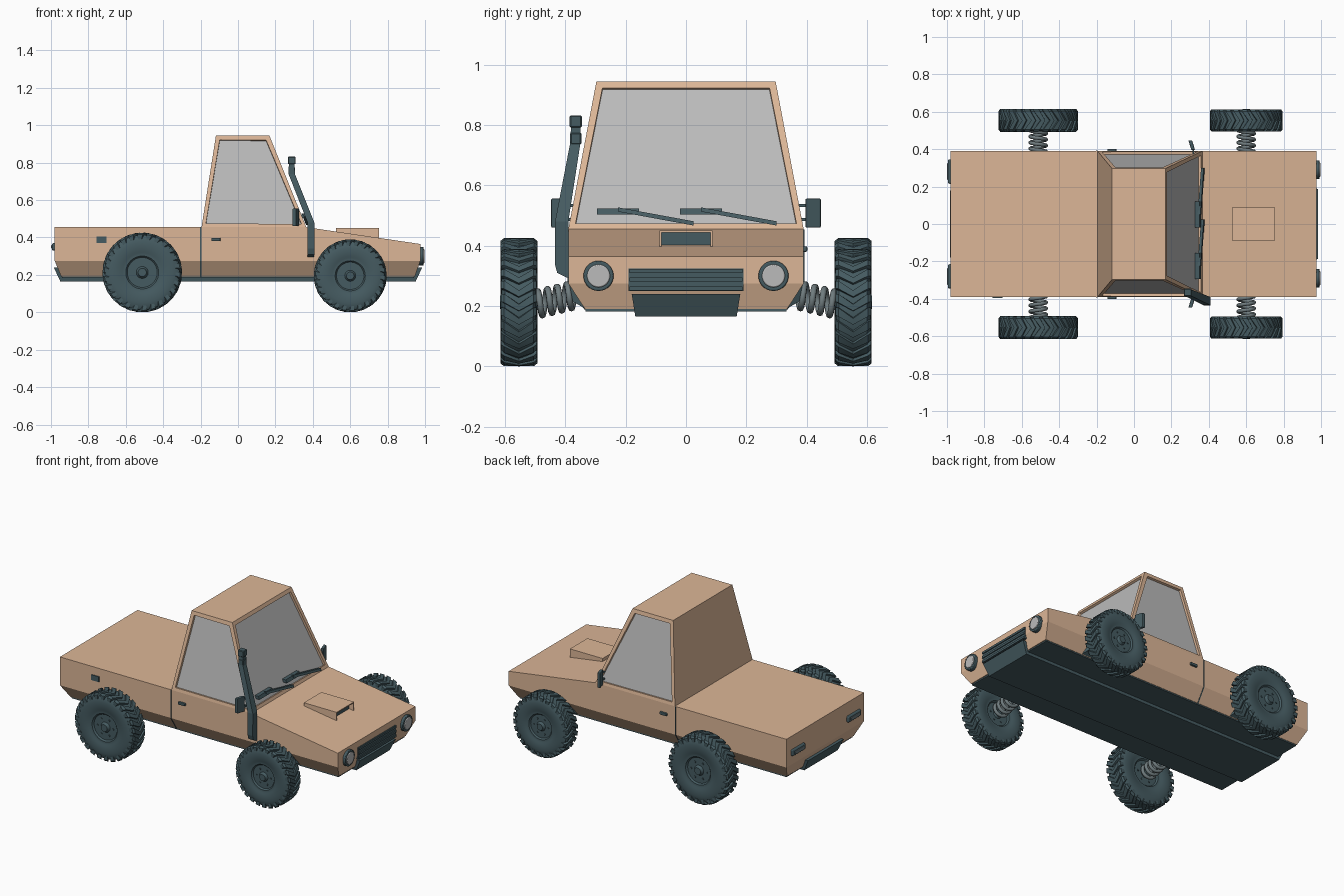
import bpy, bmesh
from math import sin, cos, pi
from mathutils import Vector

if "Cube" in bpy.data.objects:
    bpy.data.objects.remove(bpy.data.objects["Cube"])


def material(name, c):
    m = bpy.data.materials.new(name)
    m.diffuse_color = (*c, 1)
    m.use_nodes = True
    m.node_tree.nodes["Principled BSDF"].inputs["Base Color"].default_value = m.diffuse_color
    return m


TAN = material("tan_paint", (0.72, 0.47, 0.31))
DARK = material("dark_trim", (0.06, 0.105, 0.12))
STEEL = material("spring_steel", (0.16, 0.2, 0.21))
GLASS = material("glass", (0.5, 0.5, 0.5))


def finish(name, bm, *mats):
    bmesh.ops.recalc_face_normals(bm, faces=bm.faces)
    me = bpy.data.meshes.new(name)
    bm.to_mesh(me)
    bm.free()
    for m in mats:
        me.materials.append(m)
    ob = bpy.data.objects.new(name, me)
    bpy.context.collection.objects.link(ob)
    return ob


def add_hull(bm, pts):
    vs = [bm.verts.new(p) for p in pts]
    r = bmesh.ops.convex_hull(bm, input=vs)
    junk = [v for v in set(r["geom_interior"]) if isinstance(v, bmesh.types.BMVert)]
    bmesh.ops.delete(bm, geom=junk, context='VERTS')


def hull_bm(*parts):
    bm = bmesh.new()
    for p in parts:
        add_hull(bm, p)
    bmesh.ops.dissolve_limit(bm, angle_limit=0.01, verts=bm.verts, edges=bm.edges)
    return bm


def hull(name, mat, *parts):
    return finish(name, hull_bm(*parts), mat)


def box(x0, x1, y0, y1, z0, z1):
    return [(x, y, z) for x in (x0, x1) for y in (y0, y1) for z in (z0, z1)]


def sym(*pts):
    return [(x, s * y, z) for x, y, z in pts for s in (1, -1)]


def bevel(ob, w, seg=2):
    m = ob.modifiers.new("bevel", 'BEVEL')
    m.width, m.segments = w, seg


def smooth(ob, angle=0.6):
    bpy.ops.object.select_all(action='DESELECT')
    ob.select_set(True)
    bpy.context.view_layer.objects.active = ob
    bpy.ops.object.shade_smooth_by_angle(angle=angle)


# Body tub, with tapered sills and sloping hood
hull("body", TAN, sym((-.98, .39, .455), (.365, .39, .455), (.975, .39, .365),
                      (-.98, .39, .275), (.975, .39, .275), (-.945, .335, .19), (.945, .335, .19)))
hull("floor_plate", DARK, box(-.94, .94, -.333, .333, .182, .192))
hull("skid_plate", DARK, sym((-.985, .18, .24), (.985, .18, .24), (-.95, .168, .165), (.95, .168, .165)))
hull("door_seam", DARK, sym(*[(x, y, z) for x in (-.202, -.196)
                              for y, z in ((.392, .454), (.392, .275), (.337, .188))]))

# Cab with recessed windows front and sides
bm = hull_bm(sym((-.195, .39, .455), (.365, .39, .455), (-.118, .297, .945), (.168, .297, .945)))
bm.normal_update()
bmesh.ops.recalc_face_normals(bm, faces=bm.faces)
panes = [f for f in bm.faces if f.normal.x > .5 or abs(f.normal.y) > .5]
bmesh.ops.inset_individual(bm, faces=panes, thickness=.031)
bmesh.ops.inset_individual(bm, faces=panes, thickness=.001, depth=-.014)
for f in panes:
    f.material_index = 1
finish("cab", bm, TAN, GLASS)

# Hood scoop: shell with dark mouth
bm = hull_bm(sym((.525, .088, .451), (.755, .088, .451), (.525, .088, .42), (.755, .088, .385)))
bmesh.ops.recalc_face_normals(bm, faces=bm.faces)
mouth = [f for f in bm.faces if f.normal.x > .9]
bmesh.ops.inset_individual(bm, faces=mouth, thickness=.009)
bmesh.ops.inset_individual(bm, faces=mouth, thickness=.001, depth=-.03)
for f in mouth:
    f.material_index = 1
finish("hood_scoop", bm, TAN, DARK)

# Grille with slats
hull("grille", DARK, box(.96, .979, -.19, .19, .25, .325))
hull("grille_slats", DARK, *[box(.97, .985, -.188, .188, z, z + .013) for z in (.252, .281, .31)])


def disc(name, mat, x0, x1, r, y, z, seg=28):
    ring = [(y + r * cos(2 * pi * i / seg), z + r * sin(2 * pi * i / seg)) for i in range(seg)]
    ob = hull(name, mat, [(x, a, b) for x in (x0, x1) for a, b in ring])
    bevel(ob, .004)
    smooth(ob)


# Lights, handles and mirrors on both sides
for s in (1, -1):
    side = "left" if s > 0 else "right"
    disc("headlight_ring_" + side, DARK, .96, .992, .05, s * .29, .3)
    disc("headlight_lens_" + side, GLASS, .97, .997, .038, s * .29, .3)
    bevel(hull("tail_light_" + side, DARK, box(-.995, -.97, s * .28 - .065, s * .28 + .065, .33, .37)), .009, 3)
    bevel(hull("tail_lens_" + side, STEEL, box(-.999, -.98, s * .28 - .045, s * .28 + .045, .341, .359)), .003)
    bevel(hull("door_handle_" + side, DARK,
               [(x, s * y, z) for x, y, z in box(-.142, -.094, .38, .402, .38, .398)]), .004)
    flip = lambda pts: [(x, s * y, z) for x, y, z in pts]
    bevel(hull("mirror_" + side, DARK,
               flip([(x - (y - .4) * .3, y, z) for x, y, z in box(.305, .325, .396, .447, .46, .556)])), .004)
    hull("mirror_arms_" + side, DARK, *[flip(box(.312, .322, .355, .41, z, z + .01)) for z in (.482, .528)])

hull("fuel_flap", DARK, box(-.757, -.703, -.396, -.38, .37, .404))


# Wipers lying on the windscreen plane
def glass_pt(y, z, off):
    return Vector((.365 - (z - .455) * .402 + off, y, z))


def strip(p, q, w, o0, o1):
    return [glass_pt(y, z + d, o) for y, z in (p, q) for d in (-w, w) for o in (o0, o1)]


for i, y in enumerate((-.155, .12)):
    hull("wiper_%d" % (i + 1), DARK,
         strip((y - .14, .513), (y, .513), .01, -.012, .012),
         strip((y - .07, .52), (y + .18, .474), .007, .004, .018))

# Snorkel: rectangular duct following a bent path (x, y, z, half x, half y)
path = [(.39, -.385, .295, .017, .012), (.39, -.405, .31, .018, .022), (.39, -.412, .34, .018, .023),
        (.39, -.412, .48, .018, .022), (.287, -.367, .74, .017, .017), (.287, -.365, .8, .015, .016)]
sec = [[(x + i * a, y + j * b, z) for i, j in ((-1, -1), (1, -1), (1, 1), (-1, 1))] for x, y, z, a, b in path]
hull("snorkel", DARK, *[a + b for a, b in zip(sec, sec[1:])])
bevel(hull("snorkel_head", DARK, box(.266, .308, -.386, -.345, .792, .832),
           box(.269, .306, -.384, -.347, .735, .775)), .004, 1)


# Wheels: lathed tyre and rim, chevron tread, hub bolts
def wheel(name, x, y, R):
    k = R / .213
    half = [(.062, .004), (.062, .022), (.052, .026), (.046, .032), (.046, .08), (.055, .088),
            (.055, .105), (.060, .115), (.060, .16), (.056, .188), (.048, .2), (.012, .203)]
    prof = half + [(-a, r) for a, r in reversed(half)]
    seg = 48
    bm = bmesh.new()
    rings = [[bm.verts.new((r * cos(2 * pi * i / seg), a, r * sin(2 * pi * i / seg)))
              for i in range(seg)] for a, r in prof]
    for p, q in zip(rings, rings[1:]):
        for i in range(seg):
            bm.faces.new((p[i], p[i - 1], q[i - 1], q[i]))
    bm.faces.new(rings[0])
    bm.faces.new(rings[-1])
    n = 26
    for i in range(n):
        for s in (1, -1):
            pts = []
            for a, r, t, w in ((0, .213, 0, .055), (0, .197, 0, .07), (.05, .212, .16, .075),
                               (.05, .194, .16, .085), (.061, .203, .18, .07), (.06, .178, .19, .05)):
                for d in (-w, w):
                    u = 2 * pi * i / n + t + d
                    pts.append((r * cos(u), s * a, r * sin(u)))
            add_hull(bm, pts)
    for i in range(6):
        u = pi * i / 3
        cx, cz = .055 * cos(u), .055 * sin(u)
        for s in (1, -1):
            add_hull(bm, [(cx + .006 * cos(j * pi / 3), s * a, cz + .006 * sin(j * pi / 3))
                          for a in (.044, .051) for j in range(6)])
    ob = finish(name, bm, DARK)
    ob.scale = (k, .97 if k < 1 else 1, k)
    ob.location = (x, y, R)
    smooth(ob, .5)


# Coil spring suspension
def spring(name, x, s, z):
    cu = bpy.data.curves.new(name, 'CURVE')
    cu.dimensions = '3D'
    cu.bevel_depth, cu.bevel_resolution = .0105, 2
    cu.use_fill_caps = True
    sp = cu.splines.new('POLY')
    turns, seg = 4.5, 18
    n = int(turns * seg)
    sp.points.add(n)
    for i in range(n + 1):
        t, a = i / n, 2 * pi * i / seg
        sp.points[i].co = (x + .042 * cos(a), s * (.355 + .145 * t), z + .035 - .035 * t + .042 * sin(a), 1)
    cu.materials.append(STEEL)
    ob = bpy.data.objects.new(name, cu)
    bpy.context.collection.objects.link(ob)
    bpy.ops.object.select_all(action='DESELECT')
    ob.select_set(True)
    bpy.context.view_layer.objects.active = ob
    bpy.ops.object.convert(target='MESH')
    smooth(bpy.context.view_layer.objects.active, .8)


for end, x, R in (("front", .6, .195), ("rear", -.512, .213)):
    for s, side in ((1, "left"), (-1, "right")):
        tag = end + "_" + side
        wheel("wheel_" + tag, x, s * .554, R)
        spring("spring_" + tag, x, s, .205)
        hull("spring_mount_" + tag, DARK,
             [(x + d * a, s * b, c) for d in (1, -1)
              for a, b, c in ((.08, .325, .186), (.045, .386, .27), (.05, .375, .215))])
